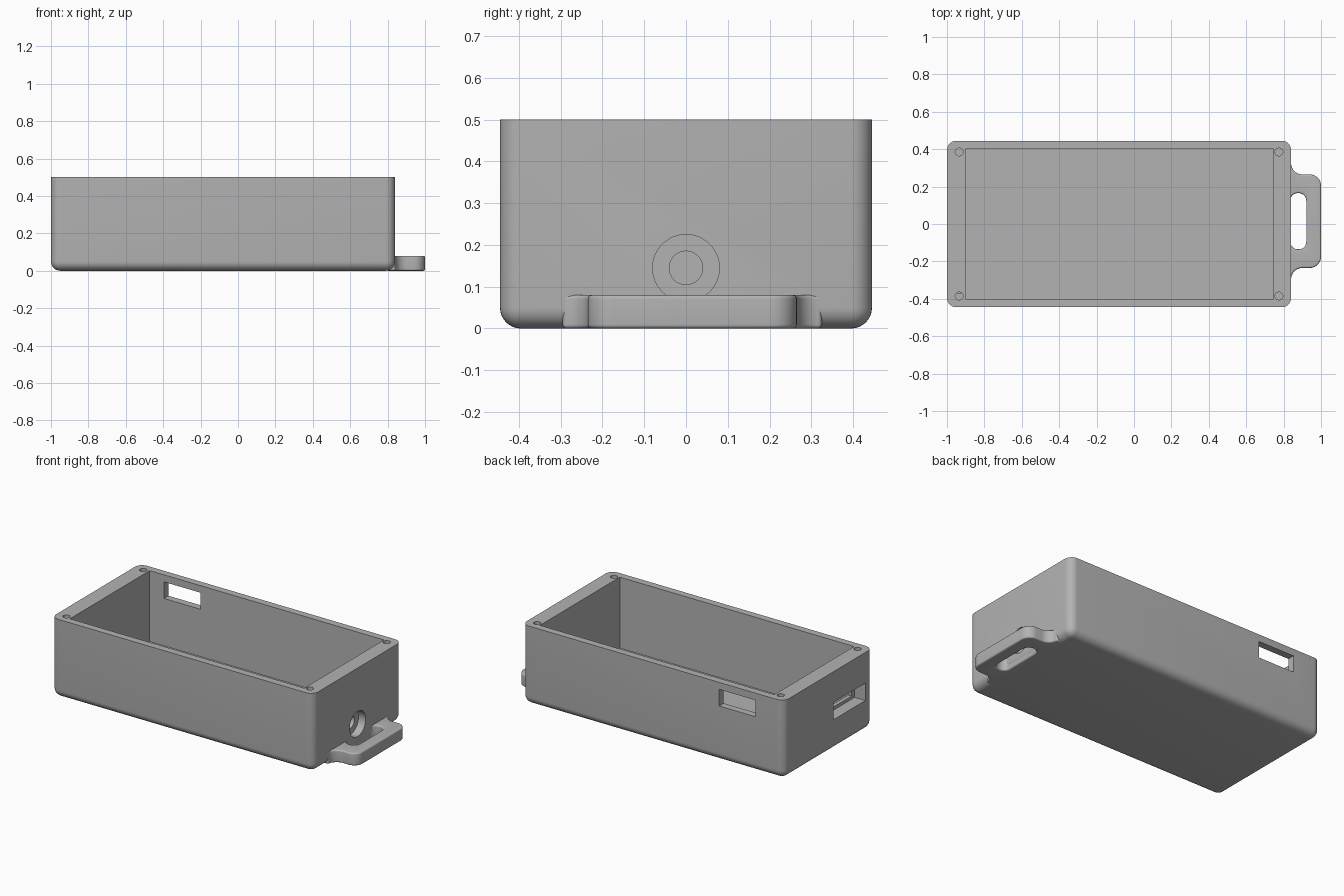
import bpy, bmesh, math
from mathutils import Matrix

old = bpy.data.objects.get("Cube")
if old:
    bpy.data.objects.remove(old)

grey = bpy.data.materials.new("plain_grey")
grey.use_nodes = True
GREY = (0.45, 0.45, 0.45, 1)
grey.diffuse_color = GREY
grey.node_tree.nodes["Principled BSDF"].inputs["Base Color"].default_value = GREY


def to_object(name, bm):
    bmesh.ops.recalc_face_normals(bm, faces=bm.faces)
    mesh = bpy.data.meshes.new(name)
    bm.to_mesh(mesh)
    bm.free()
    mesh.materials.append(grey)
    obj = bpy.data.objects.new(name, mesh)
    bpy.context.collection.objects.link(obj)
    return obj


def block(name, x, y, z, radius=0):
    """Box between ranges; a radius rounds every edge except the top rim."""
    bm = bmesh.new()
    bmesh.ops.create_cube(bm, size=1)
    for v in bm.verts:
        v.co = [r[0] if c < 0 else r[1] for c, r in zip(v.co, (x, y, z))]
    if radius:
        edges = [e for e in bm.edges if min(v.co.z for v in e.verts) < z[1]]
        bmesh.ops.bevel(bm, geom=edges, offset=radius, segments=8,
                        profile=0.5, affect='EDGES')
    return to_object(name, bm)


def cylinder(name, radius, depth, centre, along_x=False):
    bm = bmesh.new()
    turn = Matrix.Rotation(math.pi / 2 if along_x else 0, 4, 'Y')
    bmesh.ops.create_cone(bm, cap_ends=True, segments=48, radius1=radius,
                          radius2=radius, depth=depth,
                          matrix=Matrix.Translation(centre) @ turn)
    return to_object(name, bm)


def arc(cx, cy, r, start, end, steps=10):
    angles = [math.radians(start + (end - start) * i / steps) for i in range(steps + 1)]
    return [(cx + r * math.cos(a), cy + r * math.sin(a)) for a in angles]


def prism(name, outline, z0, z1):
    bm = bmesh.new()
    face = bm.faces.new([bm.verts.new((x, y, z0)) for x, y in outline])
    top = bmesh.ops.extrude_face_region(bm, geom=[face])["geom"]
    verts = [g for g in top if isinstance(g, bmesh.types.BMVert)]
    bmesh.ops.translate(bm, verts=verts, vec=(0, 0, z1 - z0))
    return to_object(name, bm)


def activate(obj):
    bpy.ops.object.select_all(action='DESELECT')
    obj.select_set(True)
    bpy.context.view_layer.objects.active = obj


def cut(obj, cutters):
    activate(obj)
    for c in cutters:
        mod = obj.modifiers.new("cut", 'BOOLEAN')
        mod.operation = 'DIFFERENCE'
        mod.solver = 'EXACT'
        mod.object = c
        bpy.ops.object.modifier_apply(modifier=mod.name)


# Enclosure body and its cavity
body = block("enclosure_body", (-1, 0.84), (-0.445, 0.445), (0, 0.5), 0.05)
cutters = [
    block("cavity_cutter", (-0.9, 0.745), (-0.4, 0.4), (0.05, 0.6)),
    block("back_window_cutter", (-0.8, -0.545), (0.35, 0.5), (0.35, 0.455)),
    block("end_recess_cutter", (-1.1, -0.925), (-0.37, -0.05), (0.195, 0.305)),
    block("end_slot_cutter", (-0.95, -0.85), (-0.34, -0.08), (0.215, 0.285)),
]
# Screw holes in the rim corners
for x in (-0.935, 0.775):
    for y in (-0.385, 0.385):
        cutters.append(cylinder("screw_hole_cutter", 0.021, 0.4, (x, y, 0.5)))
# Stepped cable port in the handle end
port = [cylinder("port_recess_cutter", 0.08, 0.055, (0.8175, 0, 0.145), True),
        cylinder("port_hole_cutter", 0.04, 0.2, (0.78, 0, 0.145), True)]
cut(body, cutters + port)

# Carry handle: flared root, rounded outer corners
MID = 0.015
half = [(0.79, 0.31)] + arc(0.9, 0.31, 0.06, 180, 270) + arc(0.94, 0.19, 0.06, 90, 0)
half[1:1] = []
outline = [(x, MID + y) for x, y in half] + [(x, MID - y) for x, y in reversed(half)]
handle = prism("carry_handle", outline, 0, 0.08)

# Grip slot as a rounded rectangle
slot = []
for cx, cy, start in ((0.881, 0.11, 0), (0.876, 0.11, 90),
                      (0.876, -0.11, 180), (0.881, -0.11, 270)):
    slot += arc(cx, MID + cy, 0.04, start, start + 90)
grip = prism("grip_slot_cutter", slot, -0.1, 0.2)
cut(handle, [grip])

# Round the handle's upper and lower edges
round_mod = handle.modifiers.new("round", 'BEVEL')
round_mod.width = 0.028
round_mod.segments = 6
round_mod.limit_method = 'ANGLE'
round_mod.angle_limit = math.radians(60)
bpy.ops.object.modifier_apply(modifier=round_mod.name)
cut(handle, port)

for obj in (body, handle):
    activate(obj)
    bpy.ops.object.shade_smooth_by_angle(angle=math.radians(30))

for c in cutters + port + [grip]:
    bpy.data.objects.remove(c)
